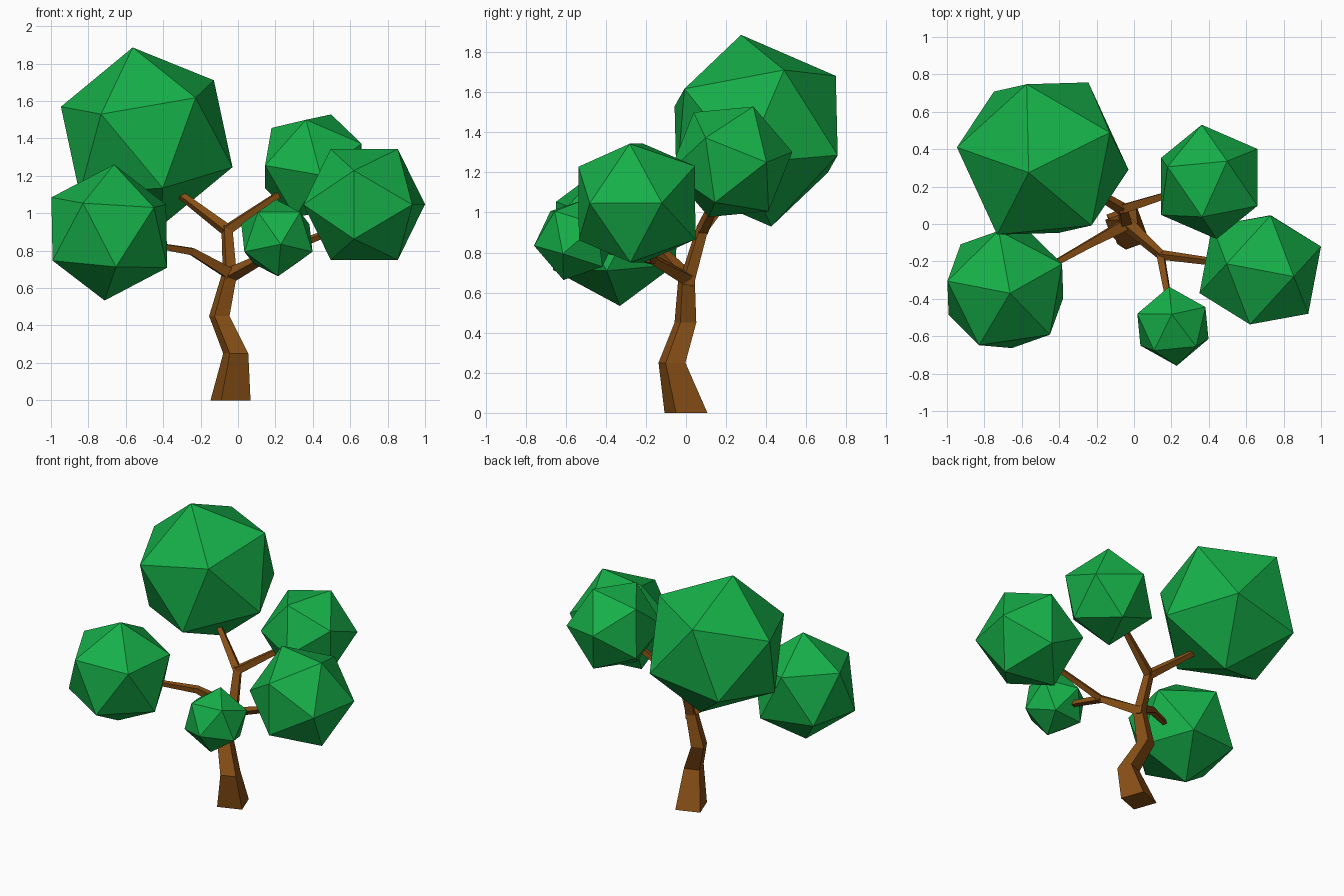
import bpy, bmesh, math
from mathutils import Vector, Matrix

if "Cube" in bpy.data.objects:
    bpy.data.objects.remove(bpy.data.objects["Cube"])


def material(name, rgb):
    m = bpy.data.materials.new(name)
    m.diffuse_color = (*rgb, 1)
    m.use_nodes = True
    m.node_tree.nodes["Principled BSDF"].inputs["Base Color"].default_value = m.diffuse_color
    return m


GREEN = material("leaf green", (0.008, 0.43, 0.066))
BROWN = material("bark brown", (0.25, 0.08, 0.008))


def finish(bm, name, mat):
    bmesh.ops.recalc_face_normals(bm, faces=bm.faces)
    me = bpy.data.meshes.new(name)
    bm.to_mesh(me)
    bm.free()
    me.materials.append(mat)
    ob = bpy.data.objects.new(name, me)
    bpy.context.collection.objects.link(ob)
    return ob


def frame(a, b):
    """Orthonormal basis with z along a and x towards b."""
    z = Vector(a).normalized()
    b = Vector(b)
    x = (b - z * b.dot(z)).normalized()
    return Matrix((x, z.cross(x), z)).transposed()


def foliage(name, center, r, a, b):
    """Icosahedron turned so two neighbouring corners point along a and b."""
    bm = bmesh.new()
    bmesh.ops.create_icosphere(bm, subdivisions=1, radius=r)
    top = max(bm.verts, key=lambda v: v.co.z)
    side = top.link_edges[0].other_vert(top)
    rot = frame(a, b) @ frame(top.co, side.co).transposed()
    for v in bm.verts:
        v.co = rot @ v.co + Vector(center)
    finish(bm, name, GREEN)


def limb(name, path, radii, angle=-25, level=False):
    """Four-sided tapering tube along a path."""
    bm = bmesh.new()
    pts = [Vector(p) for p in path]
    rings = []
    for i, p in enumerate(pts):
        t = pts[min(i + 1, len(pts) - 1)] - pts[max(i - 1, 0)]
        q = Vector((0, 0, 1)).rotation_difference(Vector((0, 0, 1)) if level else t)
        ring = []
        for k in range(4):
            w = math.radians(angle + 90 * k)
            ring.append(bm.verts.new(p + q @ Vector((math.cos(w), math.sin(w), 0)) * radii[i]))
        rings.append(ring)
    for r0, r1 in zip(rings, rings[1:]):
        for k in range(4):
            j = (k + 1) % 4
            bm.faces.new((r0[k], r0[j], r1[j], r1[k]))
    bm.faces.new(rings[0][::-1])
    bm.faces.new(rings[-1])
    finish(bm, name, BROWN)


# Trunk and main stem
limb("trunk", [(-.04, 0, 0), (-.012, -.07, .25), (-.10, -.003, .45), (-.042, .003, .69)],
     [.118, .074, .06, .044], level=True)
limb("upper_stem", [(-.042, .0, .64), (-.06, .085, .93)], [.042, .032])

# Branches
limb("upper_left_branch", [(-.06, .08, .91), (-.31, .23, 1.10)], [.034, .022])
limb("upper_right_branch", [(-.06, .08, .91), (.225, .17, 1.105)], [.034, .022])
limb("lower_left_branch", [(-.04, .0, .675), (-.245, -.11, .795), (-.45, -.225, .83)],
     [.042, .027, .02])
limb("lower_right_branch", [(-.04, .0, .67), (.145, -.165, .765), (.48, -.21, .895)],
     [.042, .027, .02])
limb("front_branch", [(.14, -.155, .76), (.19, -.43, .82)], [.027, .02])

# Foliage balls: centre, radius, two neighbouring corner directions
foliage("foliage_back_left", (-.488, .35, 1.408), .49, (-.075, -.075, .477), (.36, .14, .30))
foliage("foliage_front_left", (-.688, -.35, .897), .365, (.025, -.02, .361), (.305, .137, .15))
foliage("foliage_right", (.675, -.245, 1.047), .348, (-.055, -.29, .18), (-.055, -.29, -.18))
foliage("foliage_back_right", (.402, .225, 1.253), .312, (.095, .11, .273), (-.04, -.19, .245))
foliage("foliage_front", (.208, -.547, .868), .215, (.02, -.206, -.033), (.122, -.106, .136))
